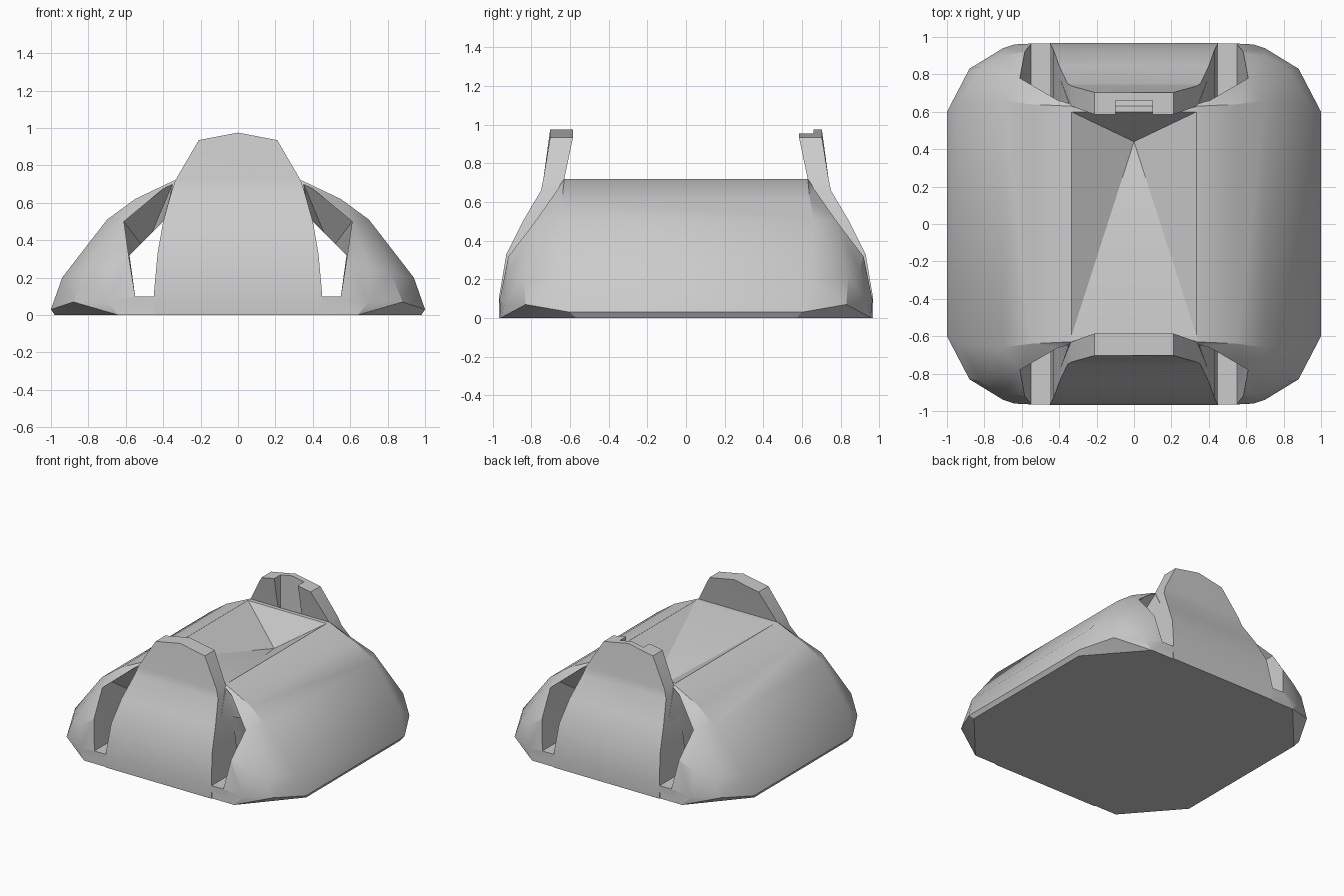
import bpy
import bmesh

if "Cube" in bpy.data.objects:
    bpy.data.objects.remove(bpy.data.objects["Cube"], do_unlink=True)

grey = bpy.data.materials.new("plain grey")
grey.use_nodes = True
grey.diffuse_color = (0.6, 0.6, 0.6, 1)
grey.node_tree.nodes["Principled BSDF"].inputs["Base Color"].default_value = grey.diffuse_color


def finish(name, bm):
    bmesh.ops.recalc_face_normals(bm, faces=bm.faces)
    mesh = bpy.data.meshes.new(name)
    bm.to_mesh(mesh)
    bm.free()
    mesh.materials.append(grey)
    obj = bpy.data.objects.new(name, mesh)
    bpy.context.collection.objects.link(obj)
    return obj


def hull(name, points):
    bm = bmesh.new()
    for p in points:
        bm.verts.new(p)
    bmesh.ops.convex_hull(bm, input=bm.verts)
    bmesh.ops.delete(bm, geom=[v for v in bm.verts if not v.link_faces], context='VERTS')
    bmesh.ops.dissolve_limit(bm, angle_limit=0.03, verts=bm.verts, edges=bm.edges)
    return finish(name, bm)


def loft(name, rings):
    bm = bmesh.new()
    rows = [[bm.verts.new(p) for p in ring] for ring in rings]
    n = len(rows[0])
    for a, b in zip(rows, rows[1:]):
        for i in range(n):
            j = (i + 1) % n
            bm.faces.new((a[i], a[j], b[j], b[i]))
    bm.faces.new(rows[0])
    bm.faces.new(rows[-1])
    return finish(name, bm)


def activate(obj):
    bpy.ops.object.select_all(action='DESELECT')
    obj.select_set(True)
    bpy.context.view_layer.objects.active = obj


def cut(obj, cutter):
    cutter.hide_render = True
    mod = obj.modifiers.new("cut", 'BOOLEAN')
    mod.operation = 'DIFFERENCE'
    mod.solver = 'EXACT'
    mod.object = cutter
    activate(obj)
    bpy.ops.object.modifier_apply(modifier=mod.name)
    bpy.data.objects.remove(cutter, do_unlink=True)


# Body: one quarter of the rounded shell, mirrored both ways
quarter = [(0.98, 0.57, 0), (0.64, 0.96, 0), (1, 0.6, 0.03), (0.88, 0.83, 0.07),
           (0.7, 0.94, 0.07), (0.94, 0.64, 0.2), (0.82, 0.84, 0.22), (0.7, 0.9, 0.25),
           (0.7, 0.66, 0.51), (0.55, 0.64, 0.62), (0.34, 0.63, 0.72), (0.61, 0.78, 0.5),
           (0.58, 0.92, 0.32), (0.54, 0.965, 0.1)]
body = hull("body_shell", [(x * sx, y * sy, z) for x, y, z in quarter
                           for sx in (-1, 1) for sy in (-1, 1)])

# Side slots that narrow into tunnels running front to back
mouth = [(0.45, 0.1), (0.55, 0.1), (0.585, 0.32), (0.61, 0.5), (0.34, 0.725), (0.4, 0.5)]
throat = [(0.45, 0.1), (0.55, 0.1), (0.58, 0.32), (0.52, 0.38), (0.46, 0.44), (0.4, 0.5)]
stations = [(-1.1, mouth), (-0.66, mouth), (-0.5, throat),
            (0.5, throat), (0.66, mouth), (1.1, mouth)]
for side in (-1, 1):
    cut(body, loft("slot_cutter", [[(side * x, y, z) for x, z in sec] for y, sec in stations]))

# Sunken top: four slopes running down to one low point
rim = [(sx * 0.335, sy * 0.6, z) for sx in (-1, 1) for sy in (-1, 1) for z in (0.721, 1)]
cut(body, hull("hollow_cutter", rim + [(0, 0.44, 0.5)]))

# Upright end tabs: height, half width, outer depth, inner depth
tab_rows = [(0.0, 0.45, 0.967, 0.64), (0.11, 0.45, 0.967, 0.64), (0.33, 0.43, 0.93, 0.64),
            (0.5, 0.4, 0.845, 0.64), (0.66, 0.355, 0.75, 0.64), (0.72, 0.335, 0.738, 0.63),
            (0.935, 0.21, 0.703, 0.585)]


def tab(name, sign):
    rings = []
    for z, w, f, b in tab_rows:
        peak = z + (0.04 if z > 0.9 else 0)
        rings.append([(-w, sign * f, z), (0, sign * f, peak), (w, sign * f, z),
                      (w, sign * b, z), (0, sign * b, peak), (-w, sign * b, z)])
    return loft(name, rings)


front_tab = tab("front_tab", -1)
back_tab = tab("back_tab", 1)

# Notch between the two posts of the back tab
cut(back_tab, hull("notch_cutter", [(x, y, z) for x in (-0.1, 0.1)
                                    for y in (0.5, 0.66) for z in (0.66, 1.1)]))

for obj in (body, front_tab, back_tab):
    activate(obj)
    bpy.ops.object.shade_smooth_by_angle(angle=0.45)
